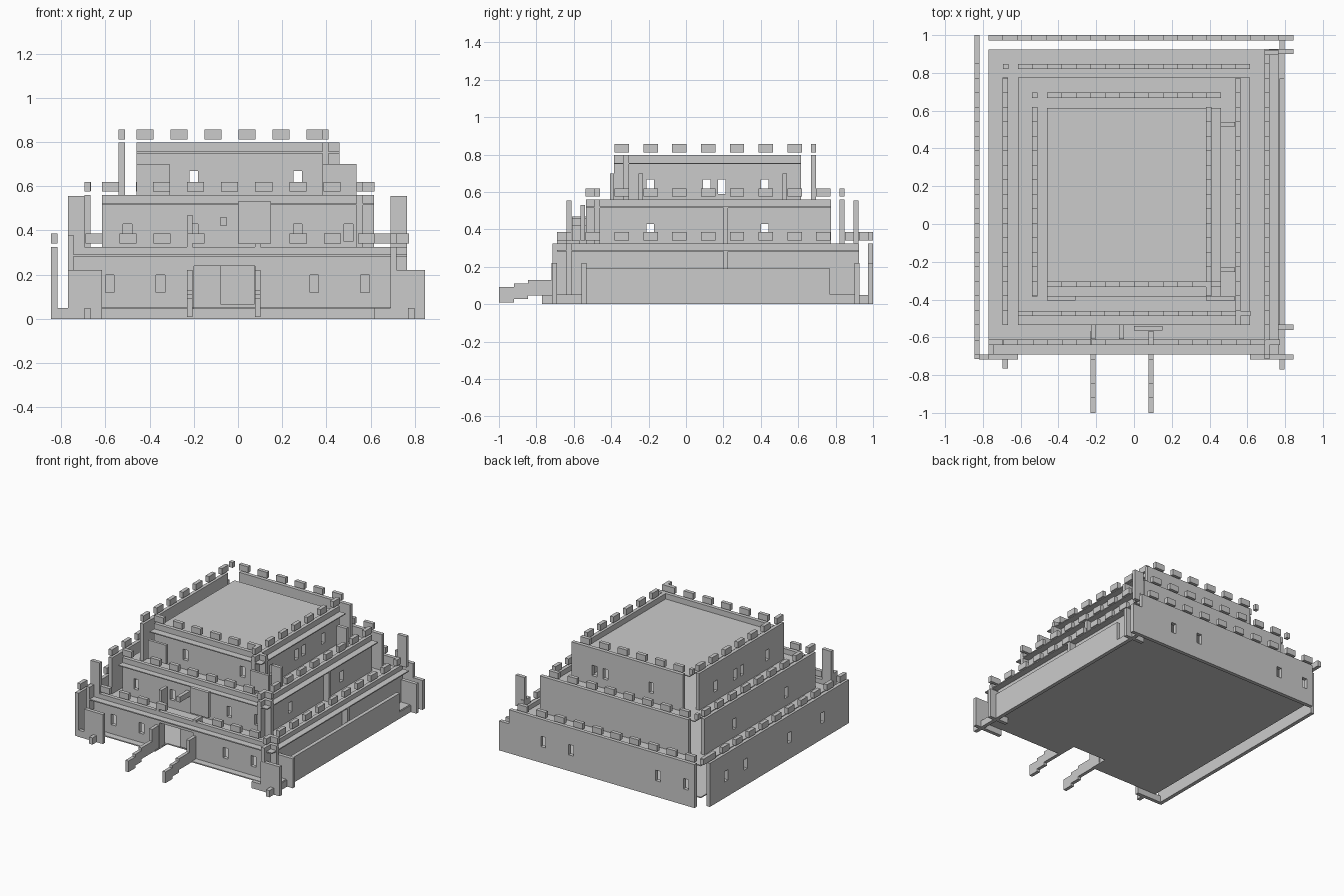
import bpy, bmesh
from mathutils import Vector


def boxes_mesh(name, boxes):
    """One object made of boxes given as (x0, x1, y0, y1, z0, z1)."""
    bm = bmesh.new()
    for x0, x1, y0, y1, z0, z1 in boxes:
        r = bmesh.ops.create_cube(bm, size=1)
        c = Vector(((x0 + x1) / 2, (y0 + y1) / 2, (z0 + z1) / 2))
        for v in r['verts']:
            v.co = Vector((v.co.x * (x1 - x0), v.co.y * (y1 - y0), v.co.z * (z1 - z0))) + c
    me = bpy.data.meshes.new(name)
    bm.to_mesh(me)
    bm.free()
    ob = bpy.data.objects.new(name, me)
    bpy.context.collection.objects.link(ob)
    return ob


def cut(ob, holes):
    cutter = boxes_mesh(ob.name + "_cutter", holes)
    mod = ob.modifiers.new("cut", 'BOOLEAN')
    mod.operation, mod.solver, mod.object = 'DIFFERENCE', 'EXACT', cutter
    bpy.context.view_layer.objects.active = ob
    bpy.ops.object.modifier_apply(modifier="cut")
    bpy.data.objects.remove(cutter)


def wall(name, axis, at, a0, a1, z0, z1, sill, windows, teeth, extra=()):
    """Panel running along axis, with windows and a row of loose merlons above."""
    t = 0.028

    def box(a, b, lo, hi, grow=0.0):
        across = (at - grow, at + t + grow)
        return (a, b, *across, lo, hi) if axis == 'x' else (*across, a, b, lo, hi)

    ob = boxes_mesh(name, [box(a0, a1, z0, z1)])
    holes = [box(w - 0.02, w + 0.02, sill, sill + 0.078, 0.05) for w in windows]
    holes += [box(*e, 0.05) for e in extra]
    if holes:
        cut(ob, holes)
    boxes_mesh(name + "_merlons", [box(m, m + 0.077, z1 + 0.015, z1 + 0.06) for m in teeth])


def row(start, n, skip=()):
    return [start + 0.154 * k for k in range(n) if k not in skip]


# Floors and roof
base = boxes_mesh("base_floor", [(-0.77, 0.79, -0.69, 0.925, 0.045, 0.053)])
cut(base, [(-0.2, 0.08, -0.8, -0.55, 0, 0.2)])
t1 = boxes_mesh("lower_terrace", [(-0.77, 0.765, -0.69, 0.925, 0.283, 0.291)])
boxes_mesh("middle_terrace", [(-0.615, 0.615, -0.535, 0.775, 0.515, 0.522)])
boxes_mesh("top_roof", [(-0.46, 0.46, -0.385, 0.615, 0.749, 0.756)])

# Lower tier walls
wall("lower_front_wall", 'x', -0.64, -0.77, 0.765, 0.05, 0.325, 0.12,
     [-0.58, -0.35, 0.345, 0.575], row(-0.69, 10, (4, 5)),
     [(-0.2, 0.08, 0, 0.24)])
wall("lower_back_wall", 'x', 0.972, -0.77, 0.765, 0.0, 0.325, 0.12,
     [-0.7, -0.47, 0.25, 0.48], row(-0.77, 10))
wall("lower_left_wall", 'y', -0.845, -0.715, 0.925, 0.0, 0.325, 0.12,
     [-0.41, -0.02, 0.5, 0.73], row(-0.69, 11) + [0.92])
wall("lower_right_wall", 'y', 0.69, -0.715, 0.925, 0.05, 0.325, 0.12,
     [], row(-0.69, 11))
boxes_mesh("outer_right_wall", [(0.77, 0.798, -0.77, 0.98, 0, 0.05),
                                (0.77, 0.798, -0.545, 0.77, 0.05, 0.19)])

# Middle tier walls
wall("middle_front_wall", 'x', -0.488, -0.615, 0.615, 0.291, 0.56, 0.35,
     [-0.5, -0.2, 0.27, 0.5], [-0.615] + row(-0.384, 7))
wall("middle_back_wall", 'x', 0.82, -0.615, 0.615, 0.291, 0.56, 0.35,
     [], row(-0.615, 8))
wall("middle_left_wall", 'y', -0.695, -0.535, 0.775, 0.291, 0.56, 0.35,
     [-0.19, 0.42], row(-0.536, 9))
wall("middle_right_wall", 'y', 0.537, -0.535, 0.775, 0.291, 0.56, 0.35,
     [-0.19, 0.42], row(-0.536, 9))

# Top tier walls
wall("top_front_wall", 'x', -0.333, -0.46, 0.46, 0.522, 0.797, 0.59,
     [-0.2, 0.27], row(-0.46, 6))
wall("top_back_wall", 'x', 0.667, -0.46, 0.46, 0.522, 0.797, 0.59,
     [-0.2, 0.18, 0.27], row(-0.46, 6))
for nm, x in (("top_left_wall", -0.54), ("top_right_wall", 0.382)):
    wall(nm, 'y', x, -0.385, 0.615, 0.522, 0.797, 0.59,
         [-0.19, 0.11, 0.19, 0.42], row(-0.382, 7))

# Loose corner merlons at the back left of each tier
boxes_mesh("corner_merlons", [(-0.845 + d, -0.817 + d, 0.972 - d, 1.0 - d, 0.34 + z, 0.38 + z)
                              for d, z in ((0, 0), (0.152, 0.238), (0.305, 0.475))])

# Corner turret panels, low ones with a foot
boxes_mesh("front_left_turret_panel", [(-0.77, -0.615, -0.717, -0.69, 0, 0.22),
                                       (-0.82, -0.77, -0.717, -0.69, 0, 0.05)])
boxes_mesh("front_right_turret_panel", [(0.69, 0.845, -0.717, -0.69, 0, 0.22),
                                        (0.615, 0.69, -0.717, -0.69, 0, 0.05)])
for nm, y in (("right_turret_panel_front", -0.56), ("right_turret_panel_back", 0.9)):
    boxes_mesh(nm, [(0.69, 0.845, y, y + 0.027, 0, 0.22)])
boxes_mesh("back_wall_tab", [(0.765, 0.845, 0.972, 1.0, 0, 0.22)])
boxes_mesh("left_turret_foot", [(-0.695, -0.667, -0.765, -0.69, 0, 0.05)])
boxes_mesh("left_turret_side", [(-0.77, -0.743, -0.69, -0.612, 0.2, 0.38)])
boxes_mesh("left_turret_upright", [(-0.77, -0.695, -0.64, -0.612, 0.325, 0.555)])
boxes_mesh("right_turret_upright", [(0.69, 0.765, 0.895, 0.922, 0.325, 0.555)])

# Panels around the top tier
boxes_mesh("top_turret_panels", [(-0.46, -0.31, -0.405, -0.385, 0.56, 0.7),
                                 (0.382, 0.535, -0.405, -0.385, 0.56, 0.7)])
boxes_mesh("top_side_panels", [(0.455, 0.535, y, y + 0.025, 0.522, 0.7)
                               for y in (-0.255, 0.515)])
boxes_mesh("side_ribs", [(0.565, 0.612, 0.2, 0.225, 0.291, 0.515),
                         (0.718, 0.765, 0.2, 0.225, 0.053, 0.283)])

# Entrance: door, porch posts and upper doorway
boxes_mesh("door", [(-0.08, 0.075, -0.568, -0.545, 0.065, 0.24)])
boxes_mesh("upper_door", [(0.0, 0.15, -0.565, -0.54, 0.34, 0.53)])
boxes_mesh("upper_bracket", [(-0.08, -0.053, -0.61, -0.49, 0.42, 0.46)])
boxes_mesh("upper_post", [(-0.228, -0.205, -0.61, -0.535, 0.325, 0.47)])
boxes_mesh("porch_posts", [(x, x + 0.025, -0.72, -0.567, 0.05, 0.22) for x in (-0.23, 0.077)]
           + [(x, x + 0.025, -0.64, -0.567, 0.22, 0.34) for x in (-0.23, 0.077)])

# Stepped stair stringers
for nm, x in (("left_stringer", -0.23), ("right_stringer", 0.077)):
    boxes_mesh(nm, [(x, x + 0.025, y0, y1, z, z + 0.083)
                    for y0, y1, z in ((-1.0, -0.92, 0.008), (-0.92, -0.845, 0.027),
                                      (-0.845, -0.69, 0.047))])
